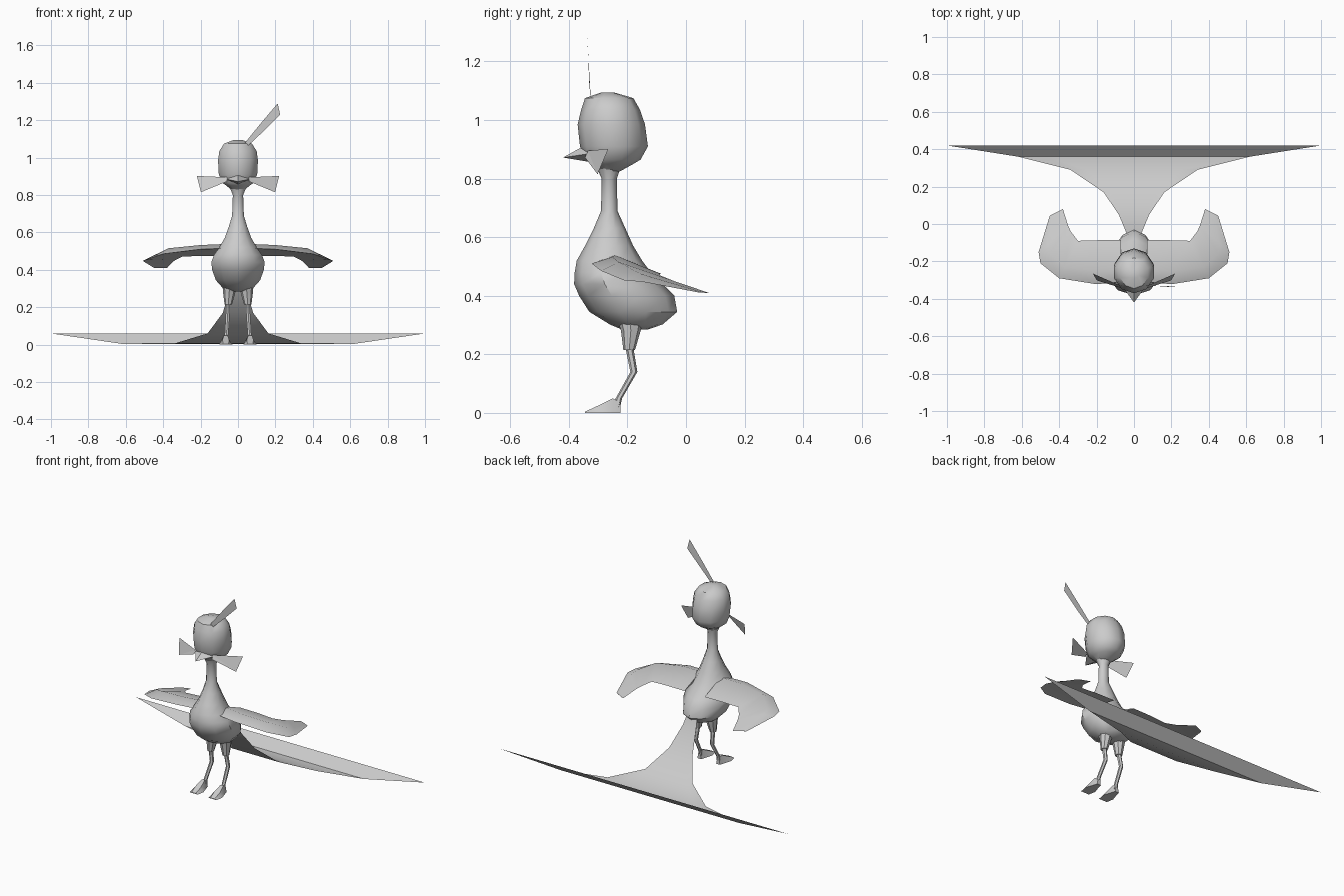
import bpy, bmesh, math

if "Cube" in bpy.data.objects:
    bpy.data.objects.remove(bpy.data.objects["Cube"])

grey = bpy.data.materials.new("plain_grey")
grey.diffuse_color = (0.6, 0.6, 0.6, 1)
grey.use_nodes = True
grey.node_tree.nodes["Principled BSDF"].inputs["Base Color"].default_value = grey.diffuse_color


def make(name, verts, faces, smooth=True):
    """Create one mesh object with consistent normals."""
    me = bpy.data.meshes.new(name)
    bm = bmesh.new()
    vs = [bm.verts.new(v) for v in verts]
    for f in faces:
        bm.faces.new([vs[i] for i in f])
    bmesh.ops.recalc_face_normals(bm, faces=bm.faces)
    bm.to_mesh(me)
    bm.free()
    me.materials.append(grey)
    ob = bpy.data.objects.new(name, me)
    bpy.context.collection.objects.link(ob)
    if smooth:
        bpy.ops.object.select_all(action='DESELECT')
        ob.select_set(True)
        bpy.context.view_layer.objects.active = ob
        bpy.ops.object.shade_smooth_by_angle(angle=math.radians(40))
    return ob


def loft(name, rings, smooth=True, caps=True):
    """Skin a list of equal-length rings."""
    n = len(rings[0])
    faces = [(r * n + i, r * n + (i + 1) % n, (r + 1) * n + (i + 1) % n, (r + 1) * n + i)
             for r in range(len(rings) - 1) for i in range(n)]
    if caps:
        faces += [tuple(range(n)), tuple(range((len(rings) - 1) * n, len(rings) * n))]
    return make(name, [v for r in rings for v in r], faces, smooth)


def oval(z, front, back, half, sides=10, taper=0.0, cx=0.0):
    """Level ring between two y limits, narrowing to the back by taper."""
    cy, ry = (front + back) / 2, (back - front) / 2
    ring = []
    for i in range(sides):
        a = 2 * math.pi * i / sides - math.pi / 2
        w = half * (1 - taper * max(0, math.sin(a)))
        ring.append((cx + w * math.cos(a), cy + ry * math.sin(a), z))
    return ring


def both(fn):
    for side, s in (("left", -1), ("right", 1)):
        fn(side, s)


# body and neck: z, front y, back y, half width, rear taper
body = [(0.285, -0.22, -0.13, 0.04, 0), (0.302, -0.26, -0.08, 0.085, .1),
        (0.345, -0.33, -0.03, 0.125, .2), (0.40, -0.365, -0.04, 0.145, .3),
        (0.44, -0.382, -0.08, 0.15, .3), (0.48, -0.38, -0.12, 0.135, .3),
        (0.52, -0.373, -0.15, 0.105, .2), (0.57, -0.345, -0.18, 0.075, 0),
        (0.63, -0.315, -0.207, 0.052, 0), (0.69, -0.29, -0.234, 0.033, 0),
        (0.80, -0.288, -0.236, 0.029, 0), (0.85, -0.31, -0.22, 0.05, 0)]
loft("body", [oval(z, f, b, w, 10, t) for z, f, b, w, t in body])

# head
head = [(0.825, -0.295, -0.225, 0.035), (0.85, -0.325, -0.18, 0.065),
        (0.865, -0.345, -0.155, 0.088), (0.91, -0.362, -0.13, 0.108),
        (0.985, -0.37, -0.14, 0.112), (1.035, -0.358, -0.157, 0.105),
        (1.075, -0.345, -0.18, 0.078), (1.094, -0.29, -0.245, 0.025)]
loft("head", [oval(z, f, b, w) for z, f, b, w in head])

# beak
make("beak", [(-.065, -.33, .885), (0, -.355, .908), (.065, -.33, .885),
              (0, -.335, .858), (0, -.42, .872)],
     [(0, 1, 4), (1, 2, 4), (2, 3, 4), (3, 0, 4), (0, 3, 2, 1)], False)

# crest feather
make("crest", [(.03, -.325, 1.07), (.05, -.325, 1.06), (.13, -.331, 1.135), (.225, -.334, 1.23),
               (.212, -.338, 1.29), (.115, -.331, 1.175)],
     [(0, 1, 2, 5), (5, 2, 3, 4)], False)


# cheek feathers
def cheek(side, s):
    make(side + "_cheek_feather",
         [(s * .06, -.335, .895), (s * .22, -.265, .902), (s * .198, -.302, .815), (s * .06, -.345, .872)],
         [(0, 1, 2), (0, 2, 3)], False)


both(cheek)


# wings: leading edge, ridge, trailing edge and underside points per section
def wing(side, s):
    lead = [(.07, -.31, .515), (.20, -.322, .51), (.40, -.29, .485), (.50, -.21, .452),
            (.51, -.15, .448), (.45, .045, .411)]
    trail = [(.07, -.085, .475), (.20, -.087, .475), (.30, -.09, .47), (.338, -.04, .45),
             (.352, -.01, .44), (.38, .08, .409)]
    lift = [.035, .033, .035, .025, .015, .002]
    rings = []
    for a, b, h in zip(lead, trail, lift):
        m = [p + (q - p) * 0.3 for p, q in zip(a, b)]
        up, low = (m[0], m[1], m[2] + h), (m[0], m[1], m[2] + h * .2)
        rings.append([(s * x, y, z) for x, y, z in (a, up, b, low)])
    loft(side + "_wing", rings)


both(wing)


# legs: thigh, shank and flat webbed foot
def leg(side, s):
    thigh = [(.32, -.235, -.145, .038, .045), (.28, -.222, -.155, .033, .047), (.215, -.214, -.174, .02, .052)]
    loft(side + "_thigh", [oval(z, f, b, w, 8, 0, s * x) for z, f, b, w, x in thigh])
    shank = [(.225, -.207, -.180, .013, .052), (.14, -.190, -.166, .012, .056),
             (.05, -.240, -.218, .011, .062), (.02, -.245, -.225, .014, .064)]
    loft(side + "_shank", [oval(z, f, b, w, 6, 0, s * x) for z, f, b, w, x in shank])
    rings = []
    for y, w, top in ((-.224, .013, .035), (-.25, .02, .05), (-.30, .036, .025), (-.345, .028, .004)):
        x = s * .065
        rings.append([(x - w, y, 0), (x + w, y, 0), (x + w * .5, y, top), (x - w * .5, y, top)])
    loft(side + "_foot", rings)


both(leg)

# trailing tail sheet: half width, y, z, with a straight rear edge
tail = [(.035, -.06, .345), (.045, -.035, .29), (.08, .05, .17), (.16, .17, .06),
        (.335, .29, .006), (.61, .36, .004), (.985, .42, .06)]
cols = 8
verts = [(w * (2 * i / cols - 1), y, z) for w, y, z in tail for i in range(cols + 1)]
n = cols + 1
faces = [(r * n + i, r * n + i + 1, (r + 1) * n + i + 1, (r + 1) * n + i)
         for r in range(len(tail) - 1) for i in range(cols)]
tail_ob = make("tail", verts, faces)
tail_ob.scale.x = 1.0 / 0.985
